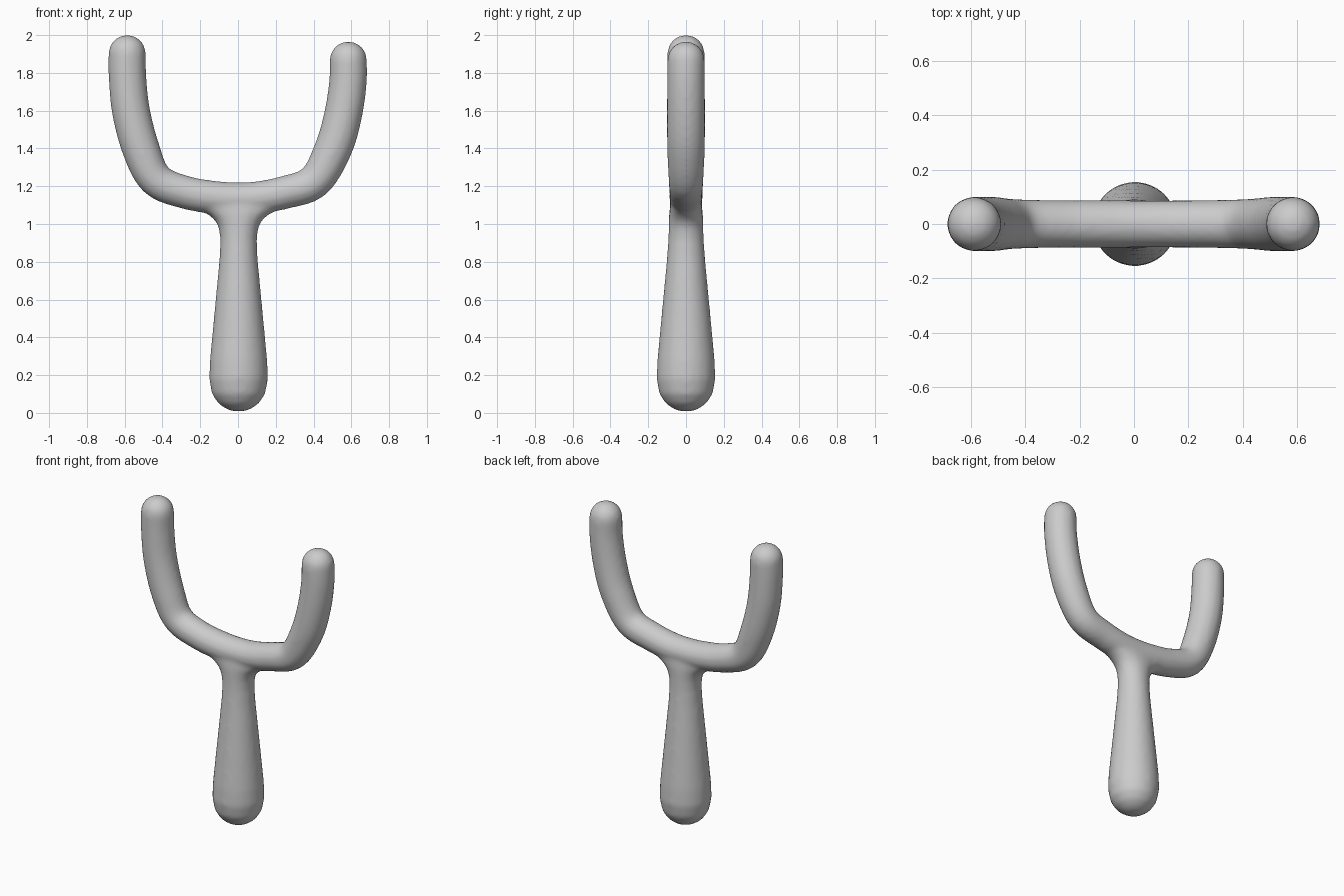
import bpy, bmesh, math
from mathutils import Vector

if "Cube" in bpy.data.objects:
    bpy.data.objects.remove(bpy.data.objects["Cube"])

SIDES = 24


def smooth_path(pts, steps=5):
    """Catmull-Rom sampling of tuples of any size."""
    p = [Vector(q) for q in pts]
    p = [p[0] * 2 - p[1]] + p + [p[-1] * 2 - p[-2]]
    out = []
    for i in range(1, len(p) - 2):
        a, b, c, d = p[i - 1:i + 3]
        for k in range(steps):
            t = k / steps
            out.append(0.5 * (2 * b + (c - a) * t + (2 * a - 5 * b + 4 * c - d) * t * t
                              + (3 * b - a - 3 * c + d) * t ** 3))
    return out + [p[-2]]


def loft(bm, sections):
    """Skin elliptical rings: (centre x, centre z, in-plane direction, rx, ry)."""
    rings = []
    for x, z, side, rx, ry in sections:
        ring = []
        for k in range(SIDES):
            a = 2 * math.pi * k / SIDES
            ring.append(bm.verts.new((x + side[0] * rx * math.cos(a), ry * math.sin(a),
                                      z + side[1] * rx * math.cos(a))))
        rings.append(ring)
    for r, s in zip(rings, rings[1:]):
        for k in range(SIDES):
            j = (k + 1) % SIDES
            bm.faces.new((r[k], r[j], s[j], s[k]))
    bm.faces.new(rings[0][::-1])
    bm.faces.new(rings[-1])


bm = bmesh.new()

# Handle: swollen grip, narrow neck, flare into the fork (z, rx, ry)
grip = [(0.008, 0.025), (0.02, 0.065), (0.05, 0.108), (0.10, 0.141), (0.18, 0.156), (0.28, 0.152),
        (0.45, 0.136), (0.65, 0.117), (0.82, 0.101)]
neck = [(0.92, 0.097, 0.094), (0.98, 0.105, 0.092), (1.02, 0.125, 0.091),
        (1.05, 0.16, 0.09), (1.08, 0.22, 0.086), (1.14, 0.22, 0.08)]
profile = [(z, r, r) for z, r in grip] + neck
loft(bm, [(0.003, z, (1, 0), rx, ry) for z, rx, ry in profile])

# Fork: one bent branch from left tip to right tip (x, z, r)
branch = smooth_path([
    (-0.587, 1.905, 0.099), (-0.585, 1.78, 0.1), (-0.567, 1.60, 0.101), (-0.515, 1.40, 0.1),
    (-0.435, 1.235, 0.092), (-0.28, 1.168, 0.088), (-0.12, 1.14, 0.088), (0, 1.134, 0.087),
    (0.11, 1.14, 0.087), (0.25, 1.168, 0.088), (0.405, 1.225, 0.092), (0.505, 1.40, 0.1),
    (0.557, 1.58, 0.101), (0.582, 1.75, 0.1), (0.584, 1.87, 0.099)])
secs = []
for i, (x, z, r) in enumerate(branch):
    d = branch[min(i + 1, len(branch) - 1)] - branch[max(i - 1, 0)]
    d = Vector((d.x, d.y)).normalized()
    secs.append((x, z, (-d.y, d.x), r, r))


def cap(sec):
    """Rounded tip rings, from the arm end upward."""
    x, z, side, r, _ = sec
    return [(x, z + 0.096 * math.sin(a), side, r * math.cos(a), r * math.cos(a))
            for a in (math.radians(v) for v in (18, 36, 52, 68, 82))]


loft(bm, cap(secs[0])[::-1] + secs + cap(secs[-1]))
bmesh.ops.recalc_face_normals(bm, faces=bm.faces)

mesh = bpy.data.meshes.new("slingshot_frame")
bm.to_mesh(mesh)
bm.free()
frame = bpy.data.objects.new("slingshot_frame", mesh)
bpy.context.collection.objects.link(frame)

# Fuse handle and fork into one smooth carved piece
fuse = frame.modifiers.new("fuse", 'REMESH')
fuse.mode = 'VOXEL'
fuse.voxel_size = 0.014
fuse.use_smooth_shade = True
soften = frame.modifiers.new("soften", 'SMOOTH')
soften.factor = 0.5
soften.iterations = 8
mesh.shade_smooth()
